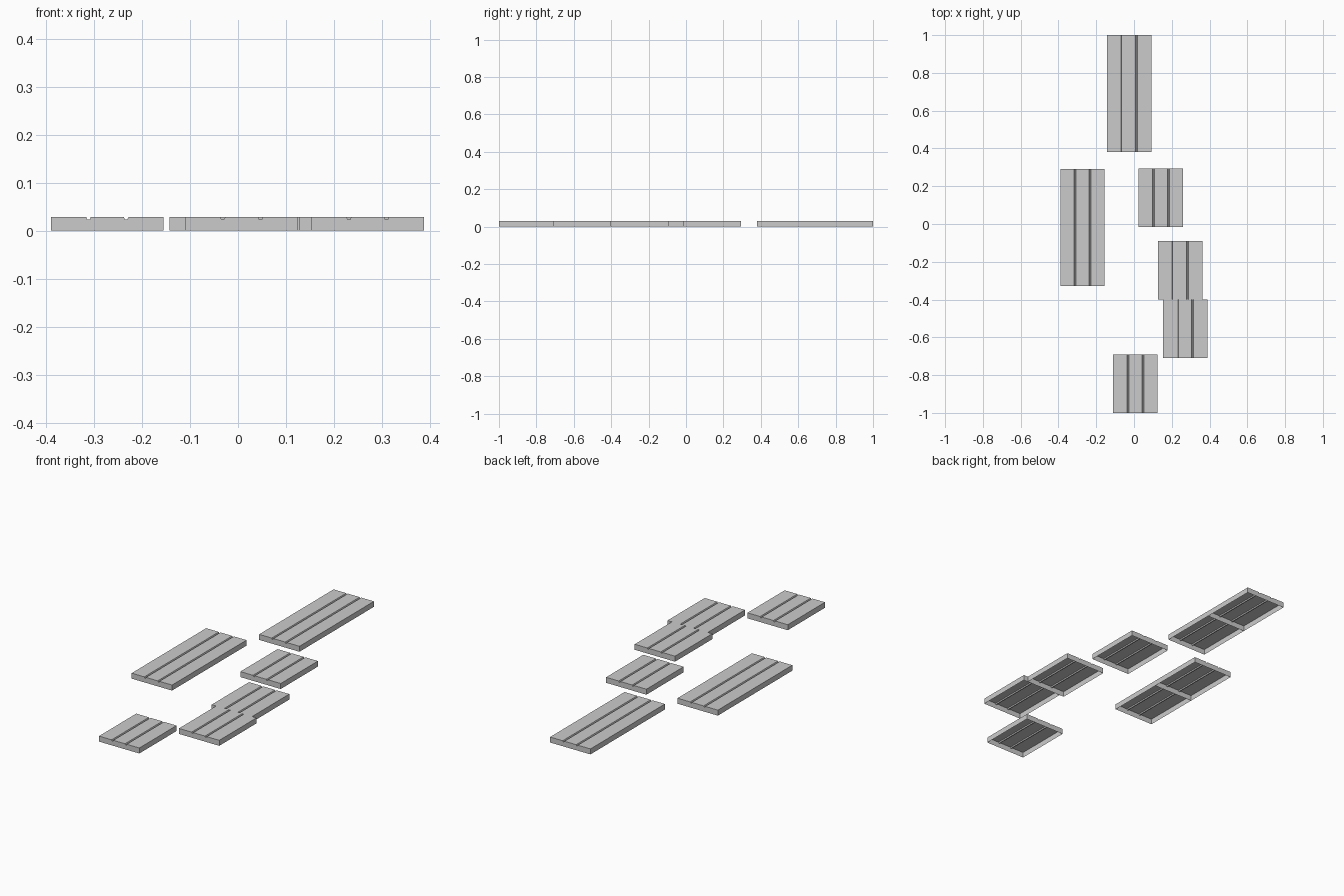
import bpy, bmesh

if "Cube" in bpy.data.objects:
    bpy.data.objects.remove(bpy.data.objects["Cube"])

W, L, H = 0.235, 0.31, 0.029      # slab width, length, height
GROOVE, DEPTH = 0.010, 0.006      # gaps between the planks

# lower-left corner of each slab
CORNERS = [(-0.143, 0.69), (-0.143, 0.38), (-0.39, -0.018), (-0.39, -0.328),
           (0.025, -0.016), (0.127, -0.40), (0.153, -0.71), (-0.11, -1.0)]


def slab_mesh():
    """Open-bottomed shell: grooved profile run along y, with end walls."""
    g = GROOVE / 2
    profile = [(0, 0), (0, H)]
    for x in (W / 3, 2 * W / 3):
        profile += [(x - g, H), (x - g * 0.5, H - DEPTH),
                    (x + g * 0.5, H - DEPTH), (x + g, H)]
    profile += [(W, H), (W, 0)]
    bm = bmesh.new()
    front = [bm.verts.new((x, 0, z)) for x, z in profile]
    back = [bm.verts.new((x, L, z)) for x, z in profile]
    for i in range(len(profile) - 1):
        bm.faces.new((front[i], front[i + 1], back[i + 1], back[i]))
    bm.faces.new(front)
    bm.faces.new(back[::-1])
    bmesh.ops.recalc_face_normals(bm, faces=bm.faces)
    # the open shell must face outwards
    bm.normal_update()
    if max(bm.faces, key=lambda f: f.calc_center_median().z).normal.z < 0:
        bmesh.ops.reverse_faces(bm, faces=bm.faces)
    mesh = bpy.data.meshes.new("path_slab")
    bm.to_mesh(mesh)
    bm.free()
    return mesh


mesh = slab_mesh()
for i, (x, y) in enumerate(CORNERS):
    slab = bpy.data.objects.new(f"path_slab_{i + 1}", mesh)
    slab.location = (x, y, 0)
    bpy.context.collection.objects.link(slab)
